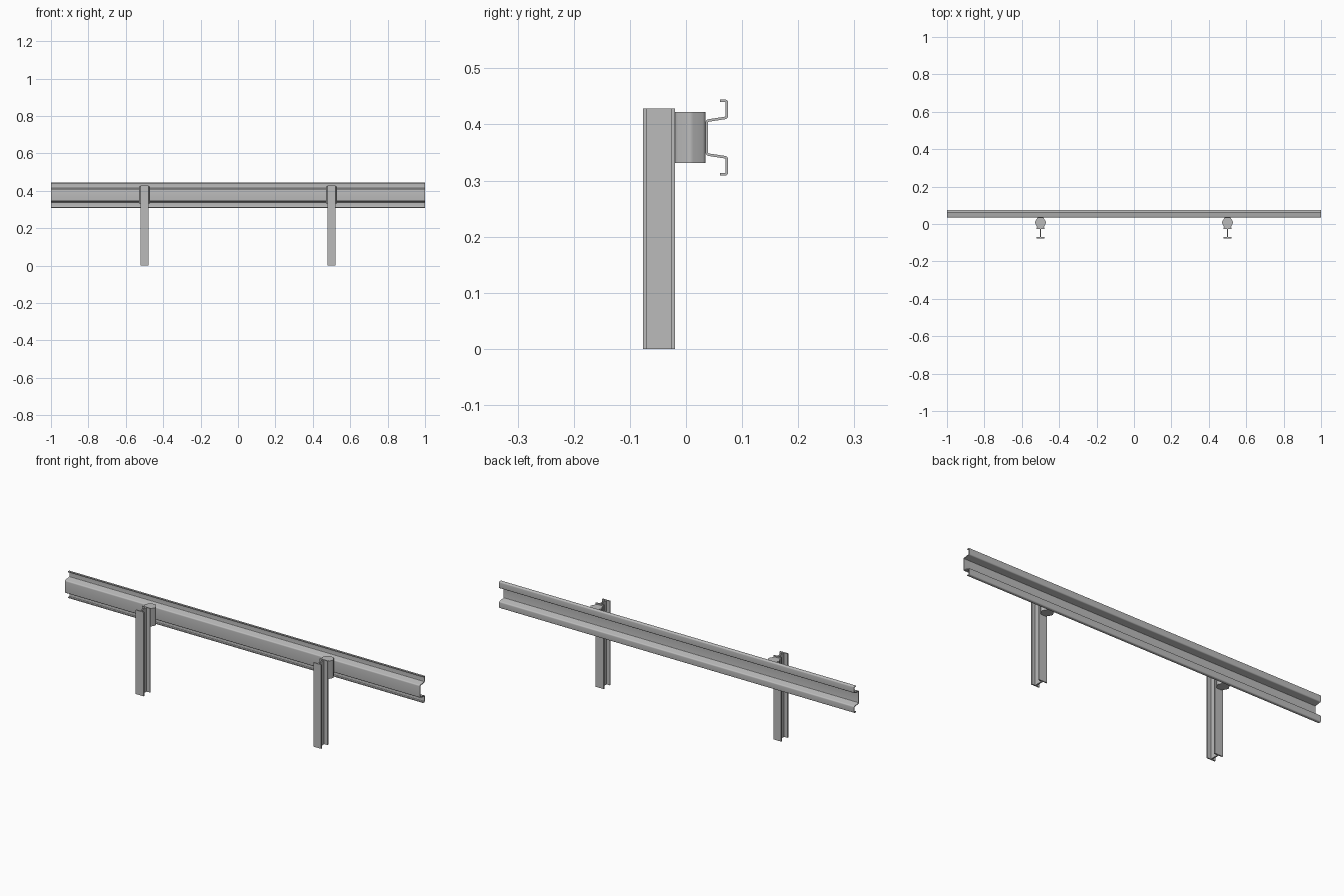
import bpy, bmesh, math
from mathutils import Vector

if "Cube" in bpy.data.objects:
    bpy.data.objects.remove(bpy.data.objects["Cube"])

steel = bpy.data.materials.new("galvanised grey")
steel.diffuse_color = (0.5, 0.5, 0.5, 1)
steel.use_nodes = True
steel.node_tree.nodes["Principled BSDF"].inputs["Base Color"].default_value = steel.diffuse_color


def prism(name, outline, to_3d, depth, smooth=None):
    """Extrude a closed 2D outline along a 3D vector."""
    bm = bmesh.new()
    face = bm.faces.new([bm.verts.new(to_3d(*p)) for p in outline])
    ext = bmesh.ops.extrude_face_region(bm, geom=[face], use_keep_orig=True)
    moved = [v for v in ext["geom"] if isinstance(v, bmesh.types.BMVert)]
    bmesh.ops.translate(bm, verts=moved, vec=depth)
    bmesh.ops.recalc_face_normals(bm, faces=bm.faces)
    me = bpy.data.meshes.new(name)
    bm.to_mesh(me)
    bm.free()
    me.materials.append(steel)
    ob = bpy.data.objects.new(name, me)
    bpy.context.collection.objects.link(ob)
    if smooth:
        bpy.ops.object.select_all(action='DESELECT')
        ob.select_set(True)
        bpy.context.view_layer.objects.active = ob
        bpy.ops.object.shade_smooth_by_angle(angle=math.radians(smooth))
    return ob


def rounded(pts, r, closed, seg=4):
    """Replace the corners of a path with small curved bends."""
    pts = [Vector(p) for p in pts]
    out = []
    for i, p in enumerate(pts):
        if not closed and i in (0, len(pts) - 1):
            out.append(p)
            continue
        a = p + (pts[i - 1] - p).normalized() * r
        b = p + (pts[(i + 1) % len(pts)] - p).normalized() * r
        for k in range(seg + 1):
            t = k / seg
            out.append(a * (1 - t) ** 2 + p * 2 * t * (1 - t) + b * t * t)
    return out


def thicken(path, t):
    """Turn an open path into a closed strip of constant thickness."""
    left, right = [], []
    for i, p in enumerate(path):
        d1 = (p - path[i - 1]).normalized() if i else (path[1] - p).normalized()
        d2 = (path[i + 1] - p).normalized() if i < len(path) - 1 else d1
        n1, n2 = Vector((-d1.y, d1.x)), Vector((-d2.y, d2.x))
        m = (n1 + n2).normalized()
        off = m * (t / 2 / m.dot(n1))
        left.append(p + off)
        right.append(p - off)
    return left + right[::-1]


# Rail: folded sheet, (y, z) section mirrored about its mid height
MID = 0.3765
half = [(0.061, 0.442), (0.073, 0.442), (0.073, 0.412), (0.037, 0.4065)]
section = half + [(y, 2 * MID - z) for y, z in reversed(half)]
prism("rail", thicken(rounded(section, 0.004, False), 0.0045),
      lambda y, z: (-1, y, z), (2, 0, 0), 40)

# I-beam section for the posts
W, H, FRONT, BACK, FL = 0.0225, 0.0035, -0.0765, -0.02, 0.006
right = [(W, FRONT), (W, FRONT + FL), (H, FRONT + FL),
         (H, BACK - FL), (W, BACK - FL), (W, BACK)]
beam = right + [(-x, y) for x, y in reversed(right)]

# Hexagonal spacer with softened corners
R = 0.0315
hexagon = [(R * math.cos(i * math.pi / 3), 0.0075 + R * math.sin(i * math.pi / 3))
           for i in range(6)]
spacer = rounded(hexagon, 0.006, True)

for side, cx in (("left", -0.5), ("right", 0.5)):
    prism(side + "_post", beam, lambda x, y: (cx + x, y, 0), (0, 0, 0.428))
    prism(side + "_spacer", spacer, lambda x, y: (cx + x, y, 0.331), (0, 0, 0.091), 40)
